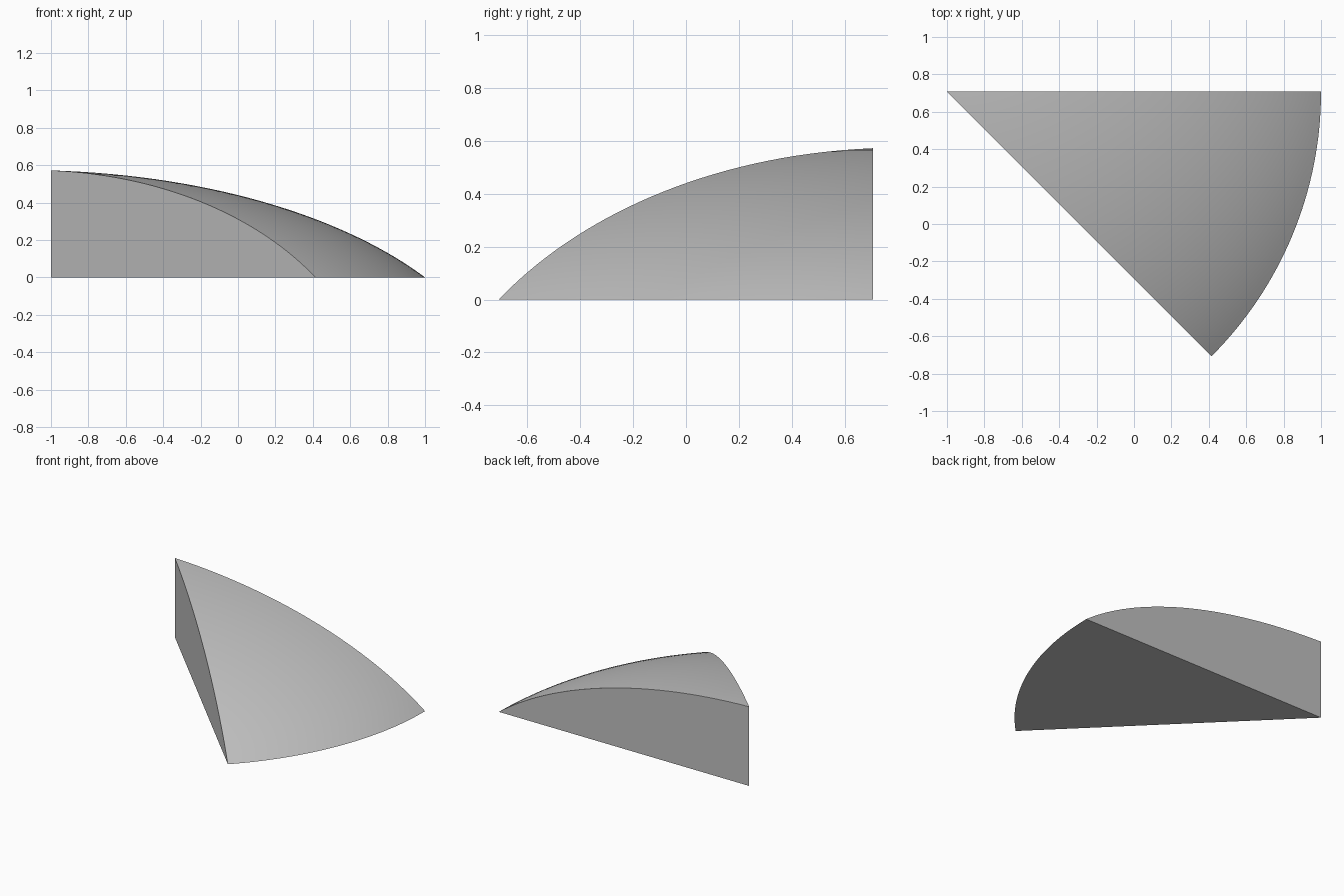
import bpy, bmesh, math
from mathutils import Vector
from mathutils.geometry import interpolate_bezier

cube = bpy.data.objects.get("Cube")
if cube:
    bpy.data.objects.remove(cube, do_unlink=True)

RADIUS, HEIGHT = 2.0, 0.572
SWEEP = math.radians(45)
STEPS = 32
APEX = Vector((-1, RADIUS * math.sin(SWEEP) / 2, 0))

grey = bpy.data.materials.new("plain grey")
grey.use_nodes = True
colour = (0.53, 0.53, 0.53, 1)
grey.diffuse_color = colour
grey.node_tree.nodes["Principled BSDF"].inputs["Base Color"].default_value = colour

# Domed profile from the tip down to the rim
profile = interpolate_bezier(Vector((0, HEIGHT)), Vector((0.9, 0.545)),
                             Vector((1.6, 0.30)), Vector((RADIUS, 0)), 33)

bm = bmesh.new()
foot = bm.verts.new(APEX)
tip = bm.verts.new(APEX + Vector((0, 0, HEIGHT)))


def section(angle):
    """Vertices of the profile turned to one angle about the tip axis."""
    return [bm.verts.new(APEX + Vector((p.x * math.cos(angle), p.x * math.sin(angle), p.y)))
            for p in profile[1:]]


rows = [section(-SWEEP * i / STEPS) for i in range(STEPS + 1)]

# Domed top
for a, b in zip(rows, rows[1:]):
    bm.faces.new((tip, a[0], b[0]))
    for j in range(len(a) - 1):
        bm.faces.new((a[j], a[j + 1], b[j + 1], b[j]))

# Two upright cut walls and the flat base
for row in (rows[0], rows[-1]):
    bm.faces.new([foot, tip] + row)
bm.faces.new([foot] + [row[-1] for row in rows])
bmesh.ops.recalc_face_normals(bm, faces=bm.faces)

mesh = bpy.data.meshes.new("dome_wedge")
bm.to_mesh(mesh)
bm.free()
mesh.materials.append(grey)
wedge = bpy.data.objects.new("dome_wedge", mesh)
bpy.context.collection.objects.link(wedge)

# Smooth dome with crisp cut edges
bpy.context.view_layer.objects.active = wedge
wedge.select_set(True)
bpy.ops.object.shade_smooth_by_angle(angle=math.radians(25))
